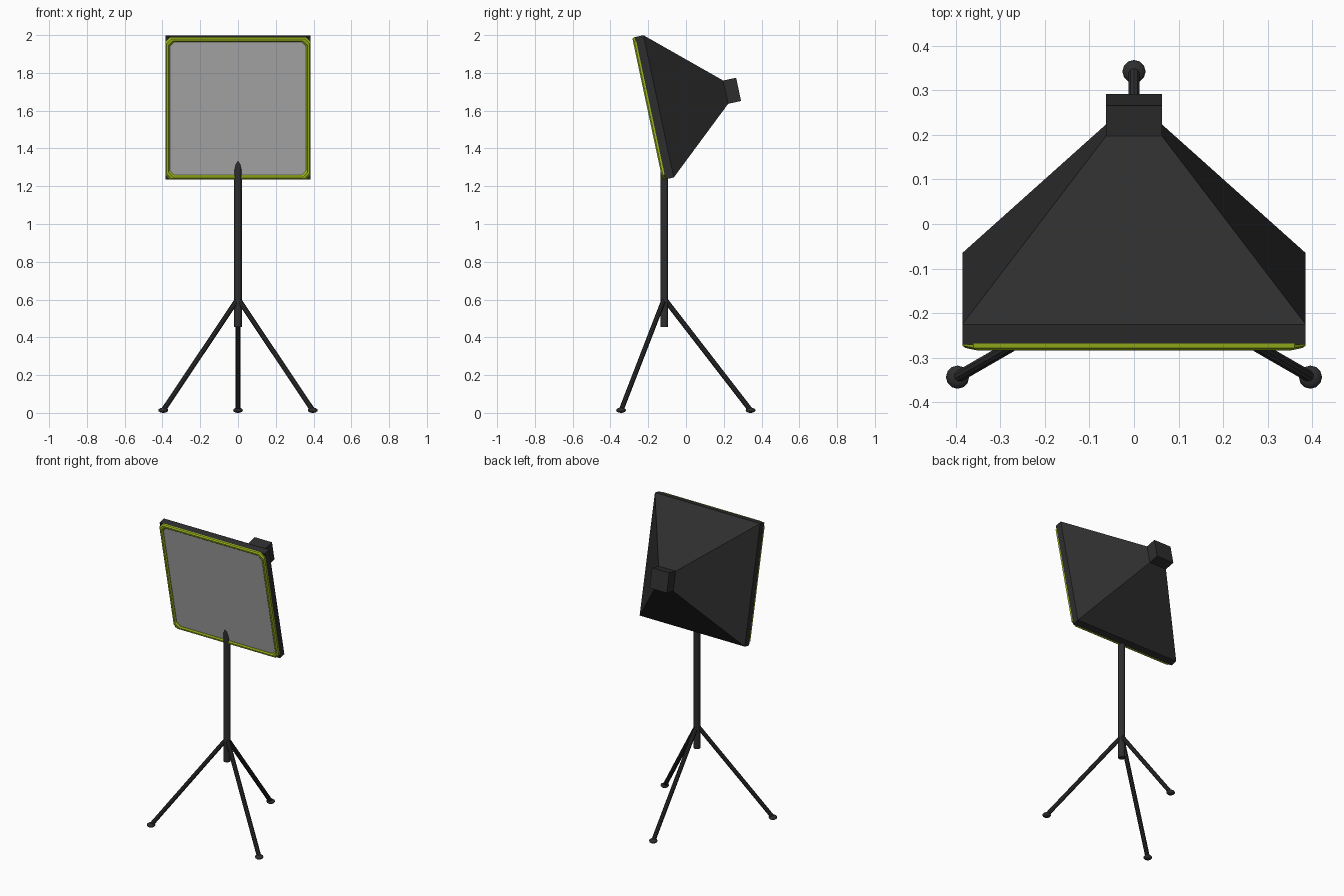
import bpy, bmesh, math
from mathutils import Vector, Matrix

cube = bpy.data.objects.get("Cube")
if cube:
    bpy.data.objects.remove(cube, do_unlink=True)


def material(name, rgb):
    m = bpy.data.materials.new(name)
    m.use_nodes = True
    m.diffuse_color = (*rgb, 1)
    m.node_tree.nodes["Principled BSDF"].inputs["Base Color"].default_value = (*rgb, 1)
    return m


BLACK = material("black fabric", (0.027, 0.027, 0.027))
GREEN = material("lime trim", (0.33, 0.48, 0.012))
GREY = material("grey diffuser", (0.45, 0.45, 0.45))

# Lamp head frame: local z points out of the lit face, local y up it
HEAD = Matrix.Translation((0, -0.19, 1.613)) @ Matrix.Rotation(math.radians(102), 4, 'X')


def add(name, bm, mat, matrix=Matrix(), smooth=False):
    bmesh.ops.recalc_face_normals(bm, faces=bm.faces)
    mesh = bpy.data.meshes.new(name)
    bm.to_mesh(mesh)
    bm.free()
    mesh.materials.append(mat)
    for p in mesh.polygons:
        p.use_smooth = smooth
    ob = bpy.data.objects.new(name, mesh)
    ob.matrix_world = matrix
    bpy.context.collection.objects.link(ob)
    return ob


def loft(name, rings, mat, matrix):
    """Closed solid through rings of points."""
    bm = bmesh.new()
    loops = [[bm.verts.new(p) for p in ring] for ring in rings]
    for a, b in zip(loops, loops[1:]):
        for i in range(len(a)):
            j = (i + 1) % len(a)
            bm.faces.new((a[i], a[j], b[j], b[i]))
    bm.faces.new(loops[0])
    bm.faces.new(loops[-1])
    return add(name, bm, mat, matrix)


def square(half, z):
    return [(x * half, y * half, z) for x, y in ((-1, -1), (1, -1), (1, 1), (-1, 1))]


def chamfered(half, cut, z):
    pts = []
    for k in range(4):
        turn = Matrix.Rotation(k * math.pi / 2, 3, 'Z')
        pts += [turn @ Vector((half, half - cut, z)), turn @ Vector((half - cut, half, z))]
    return pts


def rod(name, start, end, radius, sides):
    start, end = Vector(start), Vector(end)
    axis = end - start
    bm = bmesh.new()
    bmesh.ops.create_cone(bm, cap_ends=True, segments=sides, radius1=radius,
                          radius2=radius, depth=axis.length)
    turn = axis.to_track_quat('Z', 'Y').to_matrix().to_4x4()
    return add(name, bm, BLACK, Matrix.Translation((start + end) / 2) @ turn)


# Softbox hood with its straight rim, and the lamp housing behind it
loft("softbox_hood", [square(0.385, 0), square(0.385, -0.046), square(0.063, -0.409)],
     BLACK, HEAD)
loft("lamp_housing", [square(0.063, -0.405), square(0.063, -0.479)], BLACK, HEAD)

# Diffuser panel
loft("diffuser", [chamfered(0.37, 0.025, -0.002), chamfered(0.37, 0.025, 0.005)], GREY, HEAD)

# Piping round the diffuser: octagonal tube swept round a chamfered square
bm = bmesh.new()
tube = []
for k in range(8):
    a = math.pi / 8 + k * math.pi / 4
    r = 0.013
    tube.append([bm.verts.new(p) for p in
                 chamfered(0.373 + r * math.cos(a), 0.025, 0.003 + r * math.sin(a))])
for k in range(8):
    a, b = tube[k], tube[(k + 1) % 8]
    for i in range(8):
        j = (i + 1) % 8
        bm.faces.new((a[i], a[j], b[j], b[i]))
add("green_piping", bm, GREEN, HEAD)

# Stand pole
POLE_Y = -0.115
rod("stand_pole", (0, POLE_Y, 0.455), (0, POLE_Y, 1.45), 0.021, 12)

# Three splayed legs with flattened feet
for label, degrees in (("rear", 90), ("right", 210), ("left", 330)):
    a = math.radians(degrees)
    foot = Vector((0.457 * math.cos(a), POLE_Y + 0.457 * math.sin(a), 0.014))
    rod(label + "_leg", (0, POLE_Y, 0.605), foot, 0.0135, 10)
    bm = bmesh.new()
    bmesh.ops.create_uvsphere(bm, u_segments=12, v_segments=8, radius=0.026)
    add(label + "_foot", bm, BLACK,
        Matrix.Translation(foot) @ Matrix.Diagonal((1, 1, 0.54, 1)), smooth=True)
